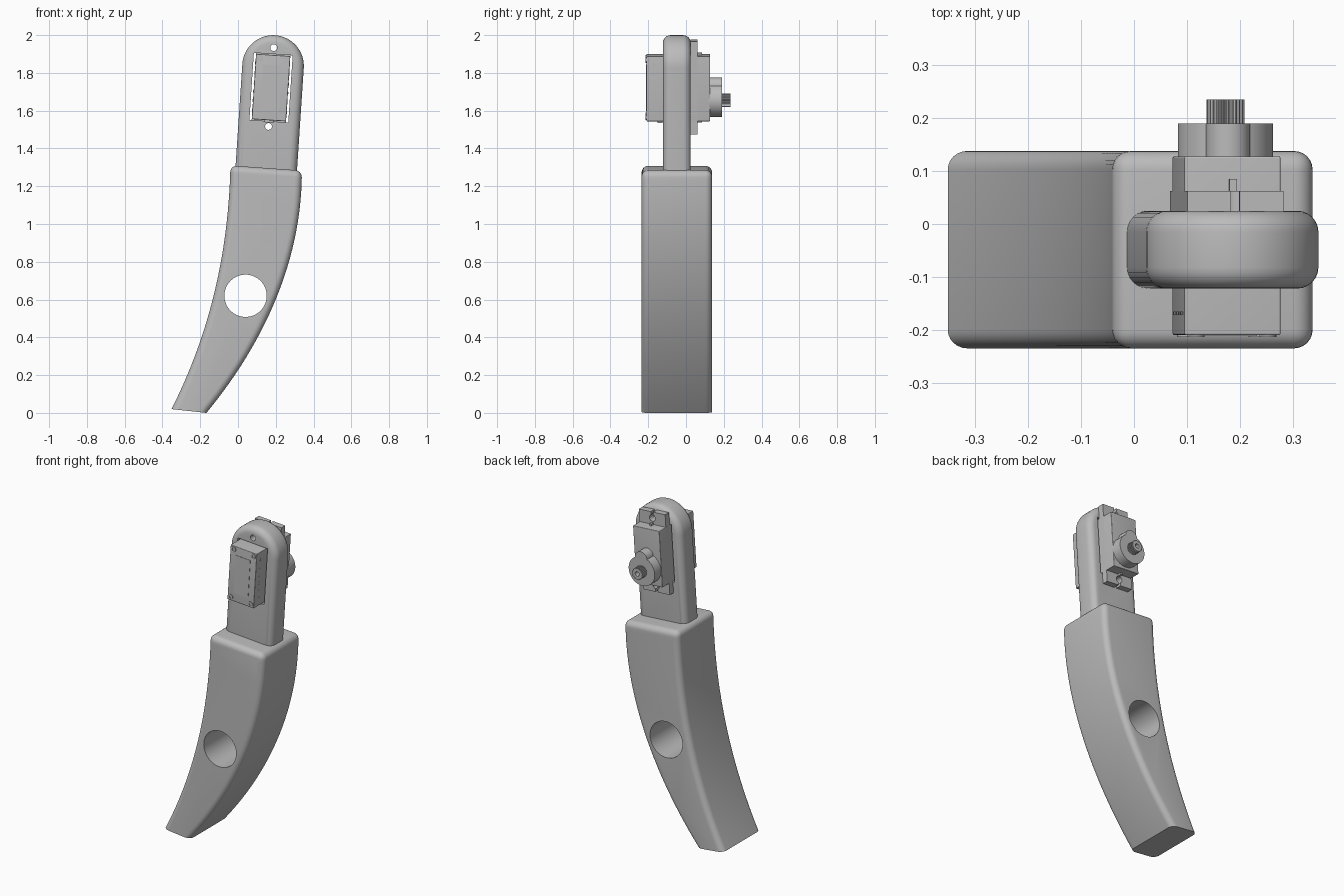
import bpy, bmesh, math
from mathutils import Vector
from mathutils.geometry import interpolate_bezier

cube = bpy.data.objects.get("Cube")
if cube:
    bpy.data.objects.remove(cube, do_unlink=True)

grey = bpy.data.materials.new("plain grey")
grey.use_nodes = True
grey.diffuse_color = (0.5, 0.5, 0.5, 1)
grey.node_tree.nodes["Principled BSDF"].inputs["Base Color"].default_value = (0.5, 0.5, 0.5, 1)

TILT = math.radians(3.8)
PIVOT = (0.175, 0, 1.722)   # middle of the motor


def circle(cx, cz, r, n=32):
    return [(cx + r * math.cos(2 * math.pi * i / n),
             cz + r * math.sin(2 * math.pi * i / n)) for i in range(n)]


def rect(x0, x1, z0, z1):
    return [(x0, z0), (x1, z0), (x1, z1), (x0, z1)]


def prism(name, outline, y0, y1, tilted=True, bevel=0, rule=None):
    """Extrude an x-z outline along y, optionally rounding edges chosen by rule."""
    bm = bmesh.new()
    face = bm.faces.new([bm.verts.new((x, y0, z)) for x, z in outline])
    new = bmesh.ops.extrude_face_region(bm, geom=[face])["geom"]
    for v in new:
        if isinstance(v, bmesh.types.BMVert):
            v.co.y = y1
    bmesh.ops.recalc_face_normals(bm, faces=bm.faces)
    if bevel:
        bmesh.ops.bevel(bm, geom=[e for e in bm.edges if rule(e)], offset=bevel,
                        segments=6, profile=0.5, affect='EDGES', clamp_overlap=True)
    mesh = bpy.data.meshes.new(name)
    bm.to_mesh(mesh)
    bm.free()
    mesh.materials.append(grey)
    ob = bpy.data.objects.new(name, mesh)
    bpy.context.collection.objects.link(ob)
    if tilted:
        ob.location = PIVOT
        ob.rotation_euler.y = TILT
    return ob


def activate(ob):
    bpy.ops.object.select_all(action='DESELECT')
    ob.select_set(True)
    bpy.context.view_layer.objects.active = ob


def cut(ob, outline, y0=-0.5, y1=0.5, tilted=True):
    cutter = prism("cutter", outline, y0, y1, tilted)
    cutter.hide_render = True
    bpy.context.view_layer.update()
    mod = ob.modifiers.new("cut", 'BOOLEAN')
    mod.operation = 'DIFFERENCE'
    mod.solver = 'EXACT'
    mod.object = cutter
    activate(ob)
    bpy.ops.object.modifier_apply(modifier=mod.name)
    bpy.data.objects.remove(cutter, do_unlink=True)


def smooth(ob):
    activate(ob)
    bpy.ops.object.shade_smooth_by_angle(angle=math.radians(30))


def across(e):
    """True for edges that lie in a front or back outline."""
    return abs(e.verts[0].co.y - e.verts[1].co.y) < 1e-4


# Curved lower leg with rounded long edges, rounded top and a flat foot
def bezier(*pts):
    return [(p.x, p.y) for p in interpolate_bezier(*[Vector(p) for p in pts], 28)]


inner = bezier((-0.04, 1.31), (-0.05, 0.87), (-0.14, 0.44), (-0.352, 0.02))
outer = bezier((-0.167, 0), (0.13, 0.36), (0.34, 0.8), (0.338, 1.283))


def leg_edges(e):
    a, b = (v.co for v in e.verts)
    if across(e):
        return max(a.z, b.z) > 0.021
    return a.z > 1.27


leg = prism("lower_leg", inner + outer, -0.235, 0.138, False, 0.035, leg_edges)
cut(leg, circle(0.04, 0.62, 0.112, 64), tilted=False)
smooth(leg)

# Upper arm with a round end, motor slot and two screw holes
R = 0.163
arc = [(0.003 + R * math.cos(math.pi * i / 32), 0.115 + R * math.sin(math.pi * i / 32))
       for i in range(33)]
arm = prism("upper_arm", [(0.003 - R, -0.48), (0.003 + R, -0.48)] + arc,
            -0.122, 0.025, True, 0.04, across)
HOLES = (0.212, -0.206)
cut(arm, rect(-0.103, 0.103, -0.178, 0.178))
for z in HOLES:
    cut(arm, circle(0, z, 0.018))
smooth(arm)

# Motor body
body = prism("motor_body", rect(-0.091, 0.091, -0.173, 0.173), -0.21, 0.128,
             True, 0.004, lambda e: True)
smooth(body)
prism("cable_exit", rect(-0.025, 0.025, -0.185, -0.17), -0.15, -0.125)
prism("motor_label", rect(-0.05, 0.05, -0.12, 0.12), -0.212, -0.205)

# Mounting flange with open screw slots
flange = prism("motor_flange", rect(-0.091, 0.091, -0.243, 0.25), 0.024, 0.062)
for z in HOLES:
    cut(flange, circle(0, z, 0.02))
    end = math.copysign(0.3, z)
    cut(flange, rect(-0.008, 0.008, min(z, end), max(z, end)))
smooth(flange)
for s in (1, -1):
    prism("flange_rib", rect(-0.007, 0.007, *sorted((s * 0.17, s * 0.185))), 0.06, 0.085)

# Corner screws on the front cover
for sx in (-1, 1):
    for sz in (-1, 1):
        screw = prism("cover_screw", circle(sx * 0.068, sz * 0.152, 0.016, 20), -0.214, -0.2)
        cut(screw, circle(sx * 0.068, sz * 0.152, 0.008, 6), -0.3, -0.206)
        smooth(screw)

# Small raised marks down both sides of the body
for s in (-1, 1):
    for i in range(6):
        z = -0.125 + i * 0.05
        prism("side_mark", rect(*sorted((s * 0.089, s * 0.093)), z - 0.008, z + 0.008),
              -0.172, -0.165)

# Gear housing, smaller idler bump and splined output shaft
GX, GZ = 0.002, -0.067
smooth(prism("gear_housing", circle(GX, GZ, 0.09, 48), 0.12, 0.19))
smooth(prism("idler_bump", circle(GX, GZ + 0.078, 0.042), 0.12, 0.1895))
teeth = []
for i in range(100):
    r = 0.036 if i % 4 < 2 else 0.032
    a = 2 * math.pi * i / 100
    teeth.append((GX + r * math.cos(a), GZ + r * math.sin(a)))
shaft = prism("output_shaft", teeth, 0.185, 0.235)
cut(shaft, circle(GX, GZ, 0.014, 24), 0.2, 0.3)
